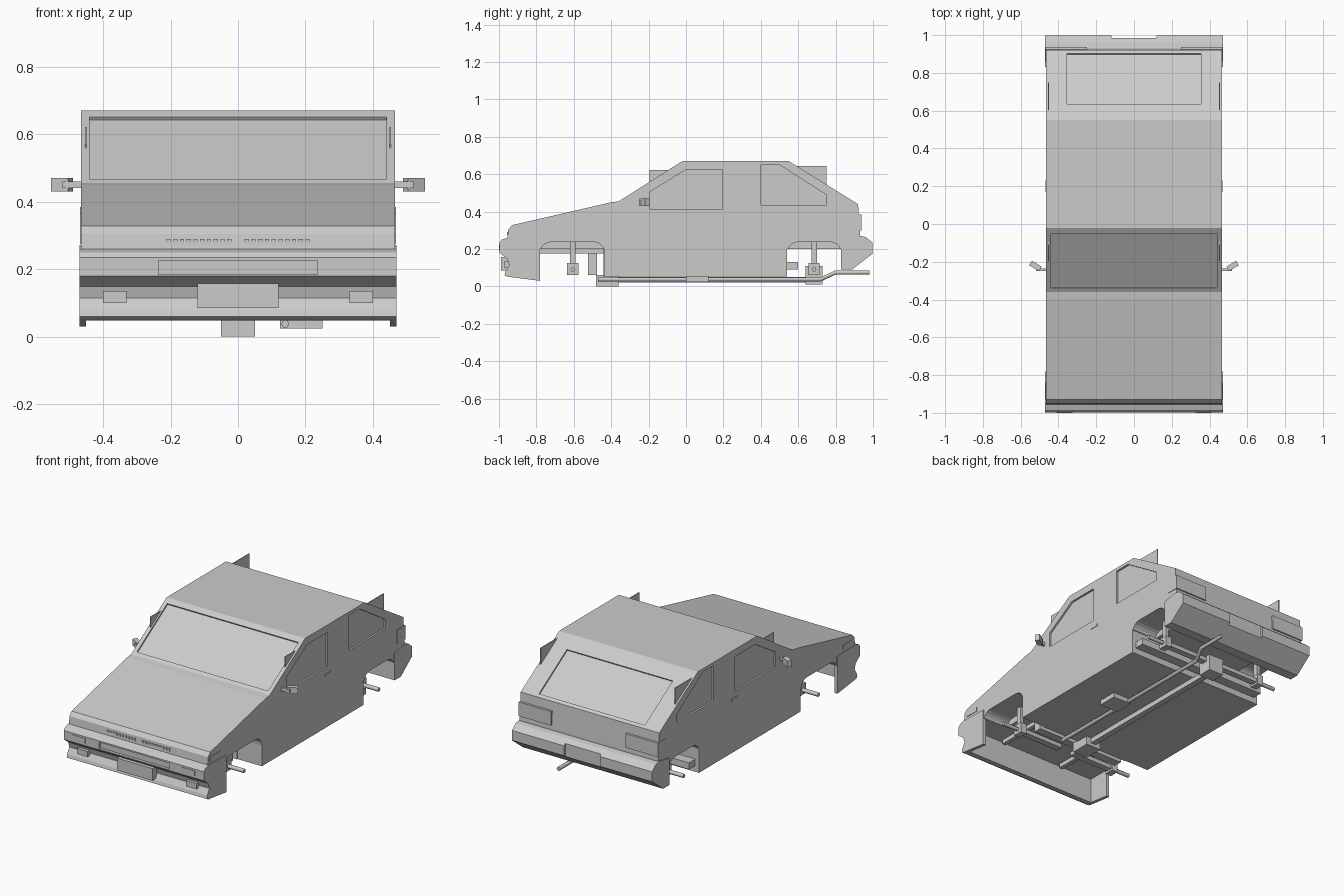
import bpy, bmesh, math
from mathutils import Matrix

if "Cube" in bpy.data.objects:
    bpy.data.objects.remove(bpy.data.objects["Cube"], do_unlink=True)

W = 0.465  # half width of the body


def prism(name, pts, x0, x1):
    """Extrude a (y, z) outline from x0 to x1."""
    bm = bmesh.new()
    face = bm.faces.new([bm.verts.new((x0, y, z)) for y, z in pts])
    ext = bmesh.ops.extrude_face_region(bm, geom=[face])
    moved = [v for v in ext["geom"] if isinstance(v, bmesh.types.BMVert)]
    bmesh.ops.translate(bm, verts=moved, vec=(x1 - x0, 0, 0))
    bmesh.ops.recalc_face_normals(bm, faces=bm.faces)
    mesh = bpy.data.meshes.new(name)
    bm.to_mesh(mesh)
    bm.free()
    ob = bpy.data.objects.new(name, mesh)
    bpy.context.collection.objects.link(ob)
    return ob


def box(name, x0, x1, y0, y1, z0, z1):
    return prism(name, [(y0, z0), (y1, z0), (y1, z1), (y0, z1)], x0, x1)


def slab(name, width, length, depth, y, z, angle):
    """Sloped panel centred on a point of the body's profile."""
    ob = box(name, -width / 2, width / 2, -length / 2, length / 2, -depth / 2, depth / 2)
    ob.data.transform(Matrix.Translation((0, y, z)) @ Matrix.Rotation(angle, 4, 'X'))
    return ob


def cut(target, cutter):
    cutter.hide_render = True
    mod = target.modifiers.new("cut", 'BOOLEAN')
    mod.operation, mod.solver, mod.object = 'DIFFERENCE', 'EXACT', cutter
    bpy.context.view_layer.objects.active = target
    bpy.ops.object.modifier_apply(modifier=mod.name)
    bpy.data.objects.remove(cutter, do_unlink=True)


def arch(y0, y1, top, r, n=5):
    """Wheel opening outline with rounded upper corners."""
    pts = [(y0, -0.1)]
    for cy, start in ((y0 + r, math.pi), (y1 - r, math.pi / 2)):
        for i in range(n + 1):
            a = start - i * math.pi / 2 / n
            pts.append((cy + r * math.cos(a), top - r + r * math.sin(a)))
    return pts + [(y1, -0.1)]


def pipe(name, pts, radius):
    cu = bpy.data.curves.new(name, 'CURVE')
    cu.dimensions, cu.bevel_depth, cu.bevel_resolution = '3D', radius, 1
    cu.use_fill_caps = True
    sp = cu.splines.new('POLY')
    sp.points.add(len(pts) - 1)
    for p, co in zip(sp.points, pts):
        p.co = (*co, 1)
    ob = bpy.data.objects.new(name, cu)
    bpy.context.collection.objects.link(ob)
    return ob


# Main wedge-shaped shell
body = prism("body", [
    (-0.955, 0.2), (-0.955, 0.26), (-0.95, 0.305), (-0.93, 0.328), (-0.4, 0.45),
    (-0.36, 0.455), (-0.02, 0.67), (0.55, 0.67), (0.92, 0.44), (0.93, 0.28),
    (0.93, 0.2), (0.54, 0.2), (0.54, 0.053), (-0.44, 0.053), (-0.44, 0.2)], -W, W)

# Front bumper, hollow behind, with side returns
front_bumper = prism("front_bumper", [
    (-0.78, 0.255), (-0.955, 0.26), (-0.985, 0.25), (-0.997, 0.235), (-0.997, 0.18),
    (-0.955, 0.148), (-0.945, 0.115), (-0.965, 0.08), (-0.97, 0.06), (-0.955, 0.052),
    (-0.78, 0.03)], -0.47, 0.47)
cut(front_bumper, box("hollow", -0.45, 0.45, -0.92, -0.7, -0.1, 0.2))
slot = box("slot", -0.235, 0.235, -1.1, -0.98, 0.185, 0.226)
cut(front_bumper, slot)

# Rear bumper with a plate recess
rear_bumper = prism("rear_bumper", [
    (0.83, 0.255), (0.92, 0.272), (0.96, 0.265), (0.997, 0.235), (0.997, 0.175),
    (0.89, 0.092), (0.83, 0.092)], -0.47, 0.47)
cut(rear_bumper, box("plate_recess", -0.12, 0.12, 0.985, 1.1, 0.14, 0.3))

# Windscreen and hatch glass recesses
wind_angle = math.atan2(0.215, 0.34)
hatch_angle = -math.atan2(0.23, 0.37)
cut(body, slab("windscreen", 0.88, 0.343, 0.018, -0.195, 0.559, wind_angle))
cut(body, slab("hatch_glass", 0.71, 0.315, 0.018, 0.768, 0.535, hatch_angle))

door_window = [(-0.195, 0.415), (0.195, 0.415), (0.195, 0.625), (0, 0.625), (-0.195, 0.505)]
rear_window = [(0.4, 0.435), (0.75, 0.435), (0.75, 0.49), (0.5, 0.65), (0.4, 0.65)]

for s, side in ((1, "left"), (-1, "right")):
    # Wheel wells and side window recesses
    for span in ((-0.78, -0.435), (0.54, 0.83)):
        cut(body, prism("well", arch(*span, 0.238, 0.06), s * 0.3, s * 0.6))
    for outline in (door_window, rear_window):
        cut(body, prism("window", outline, s * (W - 0.012), s * 0.6))

    # Square glass sheets running past the pillars
    box(side + "_door_glass", s * 0.449, s * 0.454, -0.195, 0.195, 0.415, 0.622)
    box(side + "_rear_glass", s * 0.449, s * 0.454, 0.4, 0.75, 0.435, 0.645)

    # Lamps and handles
    box(side + "_indicator", s * 0.325, s * 0.41, -1.0, -0.98, 0.195, 0.225)
    box(side + "_fog_lamp", s * 0.33, s * 0.4, -0.97, -0.93, 0.1, 0.135)
    box(side + "_tail_lamp", s * 0.25, s * 0.468, 0.86, 0.937, 0.3, 0.385)
    box(side + "_front_marker", s * 0.46, s * 0.468, -0.93, -0.84, 0.275, 0.3)
    box(side + "_door_handle", s * 0.46, s * 0.468, 0.17, 0.23, 0.365, 0.38)

    # Door mirror
    box(side + "_mirror_arm", s * 0.46, s * 0.52, -0.25, -0.235, 0.44, 0.46)
    mirror = box(side + "_mirror", -0.03, 0.03, -0.014, 0.014, 0.431, 0.47)
    mirror.location = (s * 0.522, -0.222, 0)
    mirror.rotation_euler.z = s * 0.55

    # Hub carriers, struts and stub axles
    for y, end in ((-0.605, "front"), (0.685, "rear")):
        tag = f"{side}_{end}_"
        box(tag + "hub", s * 0.32, s * 0.36, y - 0.03, y + 0.03, 0.062, 0.125)
        box(tag + "strut", s * 0.33, s * 0.35, y - 0.015, y + 0.015, 0.12, 0.24)
        pipe(tag + "stub_axle", [(s * 0.3, y, 0.09), (s * 0.467, y, 0.09)], 0.012)
        box(tag + "arm", s * 0.05, s * 0.34, y - 0.02, y + 0.02, 0.075, 0.1)
    box(side + "_subframe_rail", s * 0.2, s * 0.225, -0.9, -0.44, 0.175, 0.21)

# Number plate and grille slots
box("front_plate", -0.12, 0.12, -0.99, -0.94, 0.085, 0.158)
for s in (-1, 1):
    for i in range(10):
        x = s * (0.02 + i * 0.02)
        box("grille_slat", x, x + s * 0.012, -0.957, -0.945, 0.275, 0.29)

# Driveline under the floor
box("drive_shaft", -0.018, 0.018, -0.45, 0.7, 0.02, 0.05)
box("gearbox", -0.05, 0.05, -0.48, -0.36, 0.0, 0.06)
box("differential", -0.05, 0.05, 0.64, 0.73, 0.01, 0.11)
box("front_crossmember", -0.3, 0.3, -0.525, -0.475, 0.06, 0.18)
box("rear_crossmember", -0.44, 0.44, 0.54, 0.6, 0.09, 0.13)

# Exhaust
pipe("exhaust", [(0.14, -0.47, 0.038), (0.14, 0.72, 0.038), (0.17, 0.8, 0.075),
                 (0.17, 0.98, 0.075)], 0.012)
box("silencer", 0.125, 0.25, 0.0, 0.12, 0.024, 0.055)
